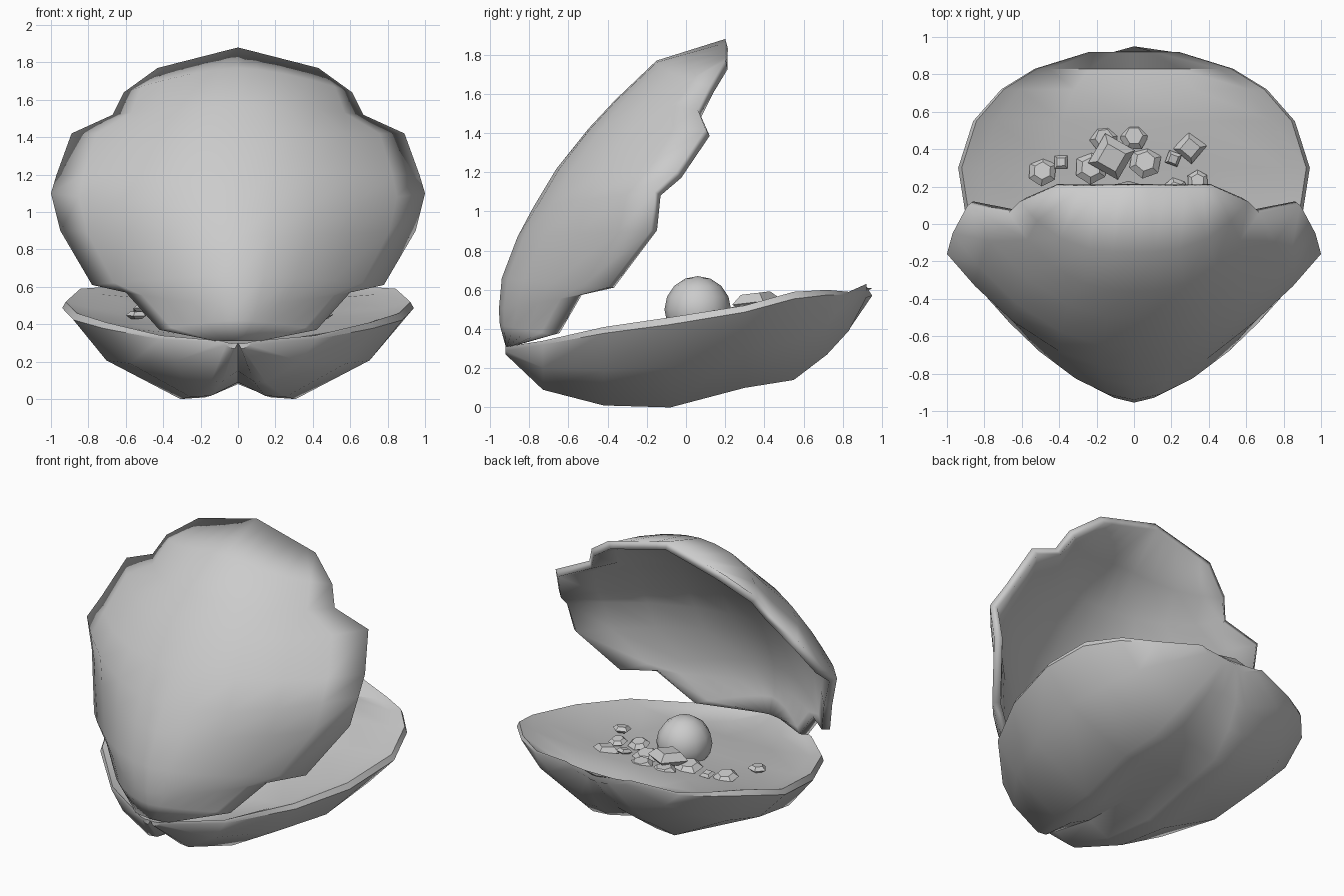
import bpy, bmesh, math, random
from mathutils import Vector, Matrix

random.seed(4)
cube = bpy.data.objects.get("Cube")
if cube:
    bpy.data.objects.remove(cube)

grey = bpy.data.materials.new("shell grey")
grey.use_nodes = True
colour = (0.6, 0.6, 0.6, 1)
grey.diffuse_color = colour
grey.node_tree.nodes["Principled BSDF"].inputs["Base Color"].default_value = colour


def finish(bm, name, angle):
    bmesh.ops.recalc_face_normals(bm, faces=bm.faces)
    mesh = bpy.data.meshes.new(name)
    bm.to_mesh(mesh)
    bm.free()
    mesh.materials.append(grey)
    ob = bpy.data.objects.new(name, mesh)
    bpy.context.collection.objects.link(ob)
    bpy.ops.object.select_all(action="DESELECT")
    ob.select_set(True)
    bpy.context.view_layer.objects.active = ob
    bpy.ops.object.shade_smooth_by_angle(angle=math.radians(angle))
    return ob


def loft(rows, closed):
    bm = bmesh.new()
    rings = [[bm.verts.new(p) for p in row] for row in rows]
    n = len(rings[0])
    for a, b in zip(rings, rings[1:]):
        for i in range(n if closed else n - 1):
            j = (i + 1) % n
            bm.faces.new((a[i], a[j], b[j], b[i]))
    if closed:
        bm.faces.new(rings[0])
        bm.faces.new(rings[-1])
    return bm


# Upper shell: spine y, z, then rim x, y, z, then roundness of the row
upper = [
    (-.92, .31, .12, -.90, .31, 1.5),
    (-.95, .42, .42, -.68, .37, 1.5),
    (-.955, .50, .60, -.55, .57, 1.6),
    (-.94, .66, .78, -.40, .61, 1.7),
    (-.86, .87, .95, -.18, .90, 1.8),
    (-.78, 1.02, 1.0, -.16, 1.10, 2),
    (-.66, 1.22, .97, -.05, 1.20, 2.2),
    (-.50, 1.42, .89, .10, 1.42, 2.4),
    (-.36, 1.57, .67, .06, 1.52, 2.6),
    (-.15, 1.77, .61, .12, 1.64, 3),
    (.20, 1.88, .43, .20, 1.77, 1),
]
steps = (-1, -.85, -.65, -.4, -.18, 0, .18, .4, .65, .85, 1)
rows = []
for sy, sz, rx, ry, rz, power in upper:
    rows.append([(s * rx, sy + (ry - sy) * abs(s) ** power,
                  sz + (rz - sz) * abs(s) ** min(power, 1.6)) for s in steps])
bm = loft(rows, False)
bmesh.ops.recalc_face_normals(bm, faces=bm.faces)
# Thicken inwards, towards the opening
front = min(bm.faces, key=lambda f: f.calc_center_median().y)
if front.normal.y > 0:
    bmesh.ops.reverse_faces(bm, faces=bm.faces)
shell = finish(bm, "upper_shell", 38)
thick = shell.modifiers.new("thickness", "SOLIDIFY")
thick.thickness = .05
thick.offset = -1

# Lower shell: y, rim half width, rim z, groove z, lowest z
lower = [
    (-.92, .08, .31, .30, .27),
    (-.73, .42, .34, .15, .09),
    (-.42, .72, .41, .09, .01),
    (-.08, .88, .46, .08, .0),
    (.30, .94, .52, .14, .10),
    (.55, .86, .59, .19, .14),
    (.72, .71, .60, .31, .27),
    (.83, .53, .59, .42, .39),
    (.92, .24, .63, .57, .56),
]
rows = []
for y, w, rim, groove, low in lower:
    d = rim - low
    dip = min(.06, d * .3)
    half = [(.2, low + .02 * d), (.35, low), (.8, rim - .55 * d), (1, rim - .08 * d),
            (.98, rim), (.86, rim - .5 * dip), (.45, rim - dip)]
    right = [(w * x, y, z) for x, z in half]
    left = [(-x, y, z) for x, y, z in reversed(right)]
    tip = .03 if y > .9 else 0
    rows.append([(0, y + tip, groove)] + right + [(0, y + tip, rim - dip)] + left)
finish(loft(rows, True), "lower_shell", 38)

# Pearl
bm = bmesh.new()
bmesh.ops.create_uvsphere(bm, u_segments=12, v_segments=8, radius=.17,
                          matrix=Matrix.Translation((-.03, .06, .50)))
finish(bm, "pearl", 50)

# Pebbles: x, y, radius, number of sides
pebbles = [
    (-.49, .28, .08, 6), (-.39, .33, .05, 4), (-.16, .46, .08, 6),
    (-.12, .36, .13, 4), (-.23, .30, .09, 6), (0, .47, .08, 6),
    (.06, .33, .09, 6), (.21, .35, .05, 4), (.30, .41, .09, 4),
    (.34, .23, .06, 6), (-.54, .02, .06, 5), (.45, .03, .06, 5),
    (.22, .18, .07, 6),
]
for k, (x, y, r, sides) in enumerate(pebbles):
    bm = bmesh.new()
    turn = Matrix.Rotation(random.uniform(0, 2), 4, "Z")
    tilt = Matrix.Rotation(random.uniform(-.2, .2), 4, "X")
    top = .05 if r > .12 else 0
    place = Matrix.Translation((x, y, .445 + .12 * y + top)) @ tilt @ turn
    rings = []
    for scale, z in ((.55, -.3), (1, 0), (.6, .35)):
        rings.append([place @ Vector((r * scale * math.cos(math.tau * i / sides),
                                      r * scale * math.sin(math.tau * i / sides), r * z))
                      for i in range(sides)])
    bm.free()
    finish(loft(rings, True), "pebble_%d" % (k + 1), 30)
